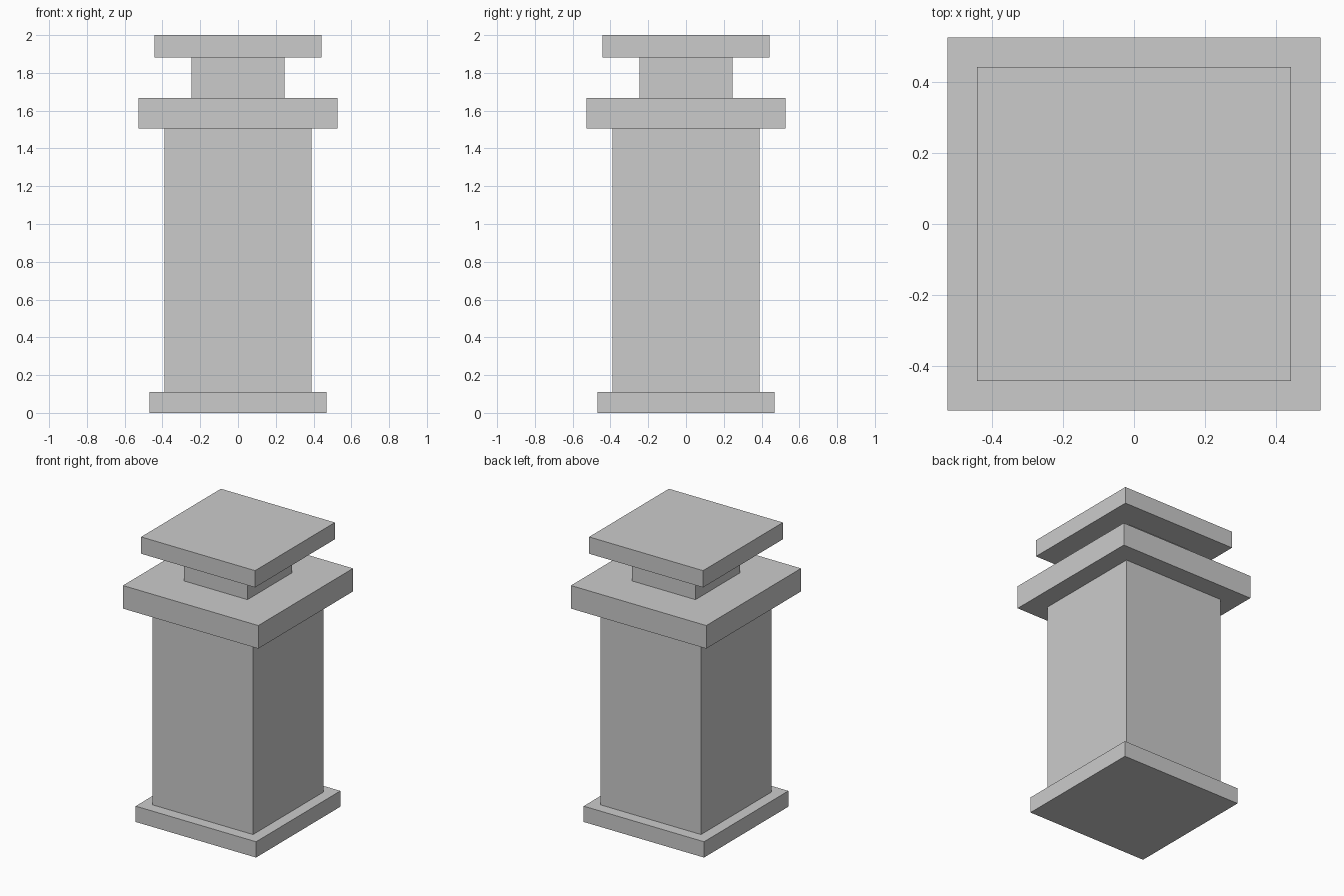
import bpy

if "Cube" in bpy.data.objects:
    bpy.data.objects.remove(bpy.data.objects["Cube"])

# Each tier of the square pillar: name, half width, bottom z, top z
tiers = [
    ("base_plinth", 0.468, 0.0, 0.111),
    ("shaft", 0.39, 0.111, 1.506),
    ("wide_ledge", 0.526, 1.506, 1.668),
    ("neck", 0.246, 1.668, 1.882),
    ("top_cap", 0.443, 1.882, 2.0),
]


def add_tier(name, half, z0, z1):
    bpy.ops.mesh.primitive_cube_add(size=1, location=(0, 0, (z0 + z1) / 2))
    tier = bpy.context.object
    tier.name = name
    tier.scale = (2 * half, 2 * half, z1 - z0)
    bpy.ops.object.transform_apply(location=False, rotation=False, scale=True)


for t in tiers:
    add_tier(*t)
